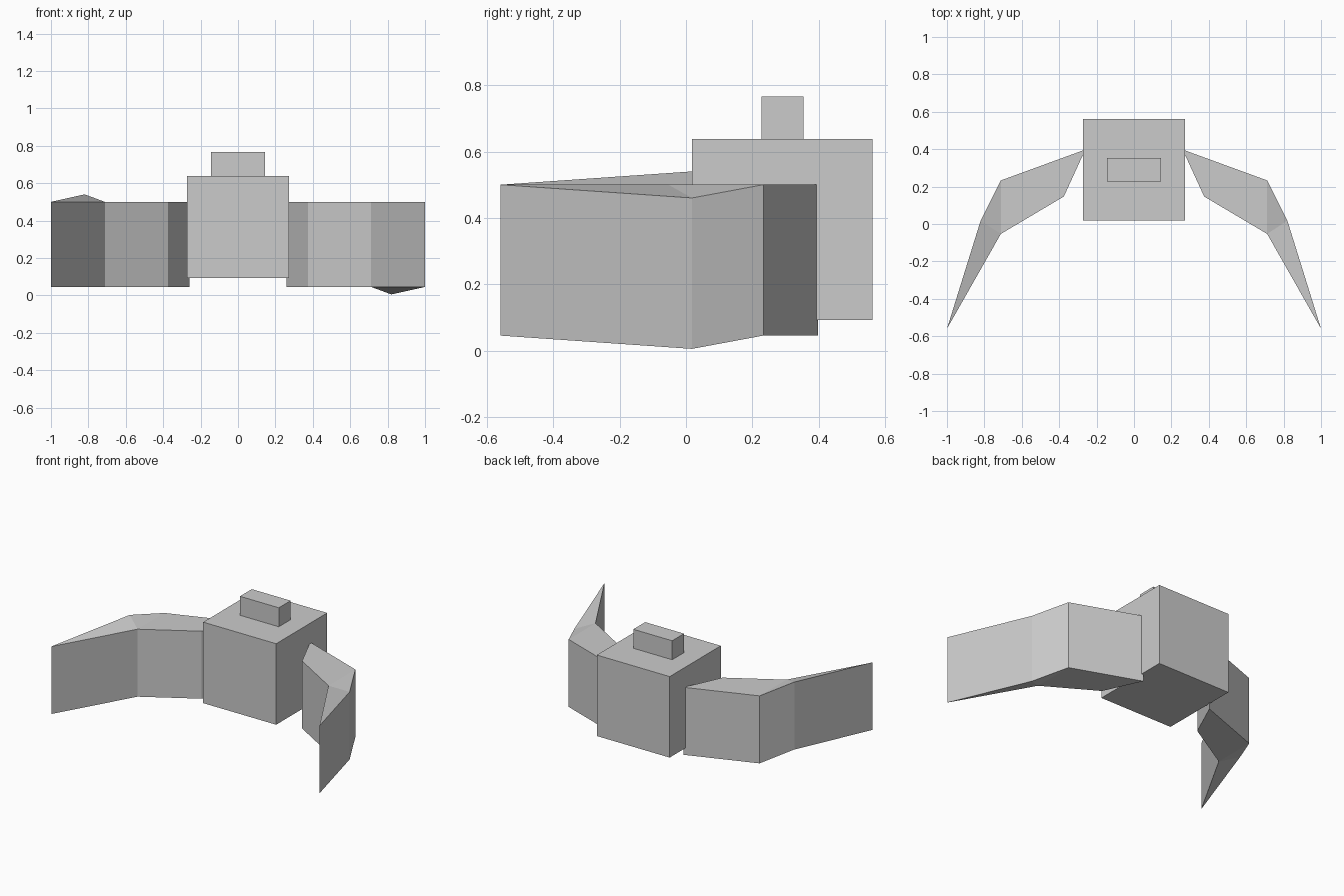
import bpy, bmesh
from mathutils import Matrix, Vector

if "Cube" in bpy.data.objects:
    bpy.data.objects.remove(bpy.data.objects["Cube"])


def box(name, lo, hi):
    lo, hi = Vector(lo), Vector(hi)
    bm = bmesh.new()
    bmesh.ops.create_cube(bm, size=1, matrix=Matrix.Translation((lo + hi) / 2)
                          @ Matrix.Diagonal((*(hi - lo), 1)))
    return finish(name, bm)


def finish(name, bm):
    bmesh.ops.recalc_face_normals(bm, faces=bm.faces)
    mesh = bpy.data.meshes.new(name)
    bm.to_mesh(mesh)
    bm.free()
    obj = bpy.data.objects.new(name, mesh)
    bpy.context.collection.objects.link(obj)
    return obj


# Plan outline of one arm: root back, shoulder, elbow, tip, inner elbow, root front
# third value is the vertical shift of that corner
OUTLINE = [(0.26, 0.398, 0), (0.712, 0.233, 0), (0.82, 0.018, -0.04),
           (1.0, -0.56, 0), (0.712, -0.053, 0), (0.375, 0.147, 0)]
CAP_FACES = [(0, 1, 4, 5), (1, 2, 4), (2, 3, 4)]
Z_LOW, Z_HIGH = 0.045, 0.5


def arm(name, flipped):
    bm = bmesh.new()
    low = [bm.verts.new((x, y, Z_LOW + dz)) for x, y, dz in OUTLINE]
    high = [bm.verts.new((x, y, Z_HIGH + dz)) for x, y, dz in OUTLINE]
    for ring in (low, high):
        for face in CAP_FACES:
            bm.faces.new([ring[i] for i in face])
    for i in range(len(OUTLINE)):
        j = (i + 1) % len(OUTLINE)
        bm.faces.new((low[i], low[j], high[j], high[i]))
    if flipped:
        # the left arm is the right one turned half a turn about the y axis
        for v in bm.verts:
            v.co.x, v.co.z = -v.co.x, Z_LOW + Z_HIGH - v.co.z
    return finish(name, bm)


# Central block and the small block on top
box("body", (-0.272, 0.018, 0.092), (0.272, 0.562, 0.638))
box("top_block", (-0.145, 0.228, 0.638), (0.145, 0.354, 0.766))

# Curved arms
arm("right_arm", False)
arm("left_arm", True)
